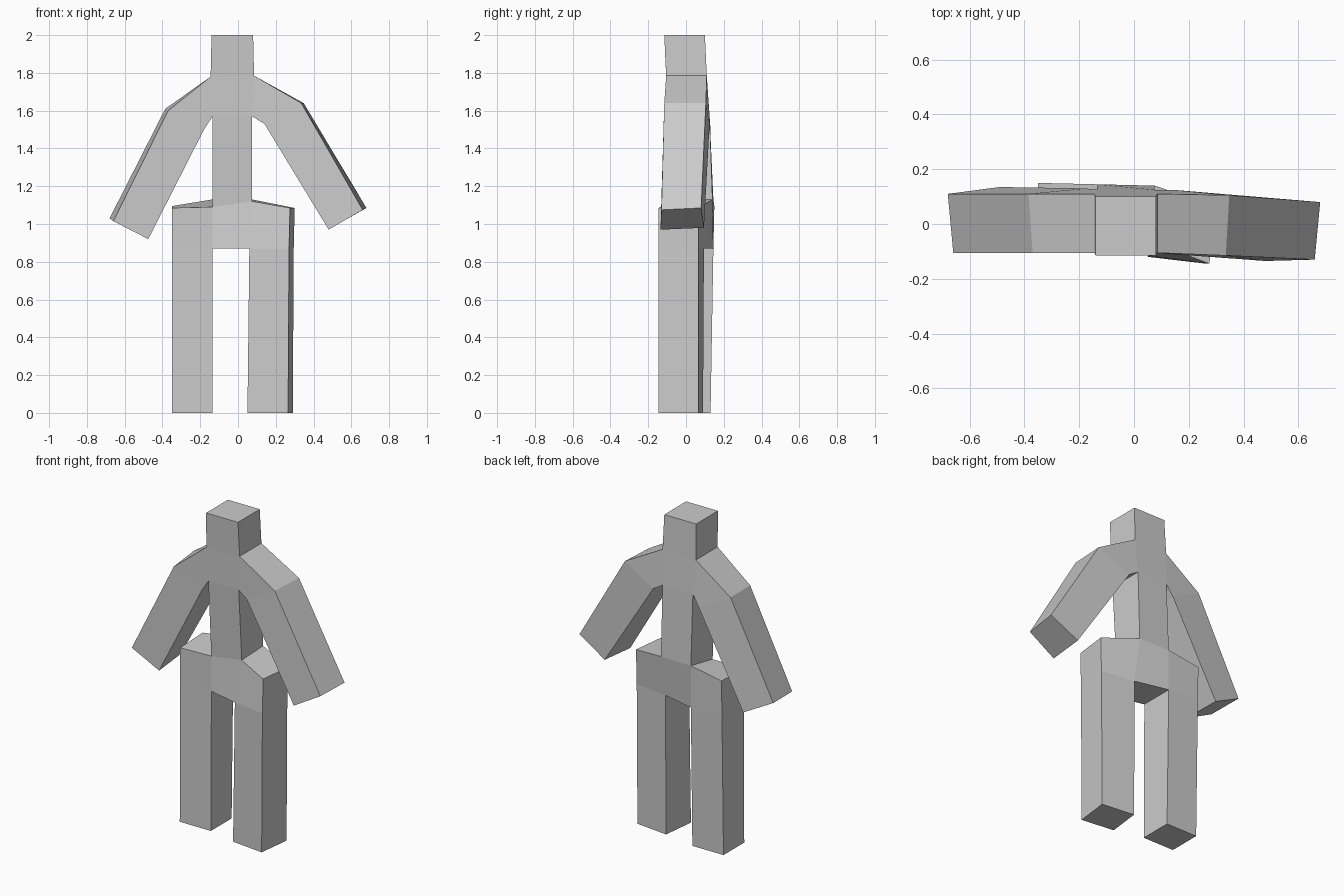
import bpy
import bmesh

cube = bpy.data.objects.get("Cube")
if cube:
    bpy.data.objects.remove(cube, do_unlink=True)

# One flat colour
grey = bpy.data.materials.new("plain_grey")
grey.use_nodes = True
colour = (0.6, 0.6, 0.6, 1)
grey.diffuse_color = colour
grey.node_tree.nodes["Principled BSDF"].inputs["Base Color"].default_value = colour

# Outline joints: x, z, front depth, back depth
joints = {
    "head_left": (.08, 2, -.115, .1), "head_right": (-.14, 2, -.115, .1),
    "neck_left": (.085, 1.785, -.105, .11), "neck_right": (-.145, 1.78, -.105, .11),
    "armpit_left": (.075, 1.57, -.1, .125), "armpit_right": (-.135, 1.57, -.1, .125),
    "elbow_out_left": (.335, 1.64, -.115, .105), "elbow_in_left": (.14, 1.53, -.11, .125),
    "hand_out_left": (.66, 1.075, -.13, .08), "hand_in_left": (.48, .97, -.135, .095),
    "elbow_out_right": (-.37, 1.6, -.105, .11), "elbow_in_right": (-.18, 1.5, -.1, .13),
    "hand_out_right": (-.66, 1.015, -.105, .11), "hand_in_right": (-.475, .92, -.1, .135),
    "waist_left": (.075, 1.12, -.07, .14), "waist_right": (-.135, 1.09, -.07, .145),
    "hip_left": (.275, 1.085, -.145, .065), "hip_right": (-.35, 1.085, -.07, .15),
    "thigh_left": (.27, .87, -.145, .065), "thigh_right": (-.35, .87, -.07, .145),
    "crotch_left": (.06, .87, -.117, .095), "crotch_right": (-.135, .87, -.07, .145),
    "foot_out_left": (.265, 0, -.145, .065), "foot_in_left": (.05, 0, -.12, .09),
    "foot_out_right": (-.35, 0, -.075, .13), "foot_in_right": (-.135, 0, -.075, .13),
}

# Twist of the limbs: how far the back corner moves in x and z
twist = {
    "elbow_out_left": (.013, 0), "hand_out_left": (.02, .01), "hand_in_left": (.015, .01),
    "elbow_out_right": (-.015, .01), "hand_out_right": (-.02, .015),
    "hand_in_right": (-.015, .01),
    "waist_left": (0, .01), "waist_right": (0, .04), "hip_left": (.025, 0),
    "hip_right": (0, .01), "thigh_left": (.025, 0), "crotch_left": (.015, 0),
    "foot_out_left": (.025, 0), "foot_in_left": (.025, 0),
}

# Body panels, each a loop of joints
panels = [
    ["head_right", "head_left", "neck_left", "neck_right"],
    ["neck_right", "neck_left", "armpit_left", "armpit_right"],
    ["armpit_right", "armpit_left", "waist_left", "waist_right"],
    ["waist_right", "waist_left", "crotch_left", "crotch_right"],
]
limbs = [
    ["neck", "elbow_out", "elbow_in", "armpit"],
    ["elbow_out", "hand_out", "hand_in", "elbow_in"],
    ["waist", "hip", "thigh", "crotch"],
    ["crotch", "thigh", "foot_out", "foot_in"],
]
for side in ("_left", "_right"):
    panels += [[name + side for name in limb] for limb in limbs]

# Front and back sheets
bm = bmesh.new()
front, back = {}, {}
for name, (x, z, y_front, y_back) in joints.items():
    dx, dz = twist.get(name, (0, 0))
    front[name] = bm.verts.new((x, y_front, z))
    back[name] = bm.verts.new((x + dx, y_back, z + dz))

edge_use = {}
for panel in panels:
    bm.faces.new([front[n] for n in panel])
    bm.faces.new([back[n] for n in reversed(panel)])
    for a, b in zip(panel, panel[1:] + panel[:1]):
        edge_use.setdefault(frozenset((a, b)), []).append((a, b))

# Side walls along the outline
for uses in edge_use.values():
    if len(uses) == 1:
        a, b = uses[0]
        bm.faces.new((front[a], front[b], back[b], back[a]))

bmesh.ops.recalc_face_normals(bm, faces=bm.faces)
mesh = bpy.data.meshes.new("body")
bm.to_mesh(mesh)
bm.free()
mesh.materials.append(grey)
body = bpy.data.objects.new("body", mesh)
bpy.context.collection.objects.link(body)
